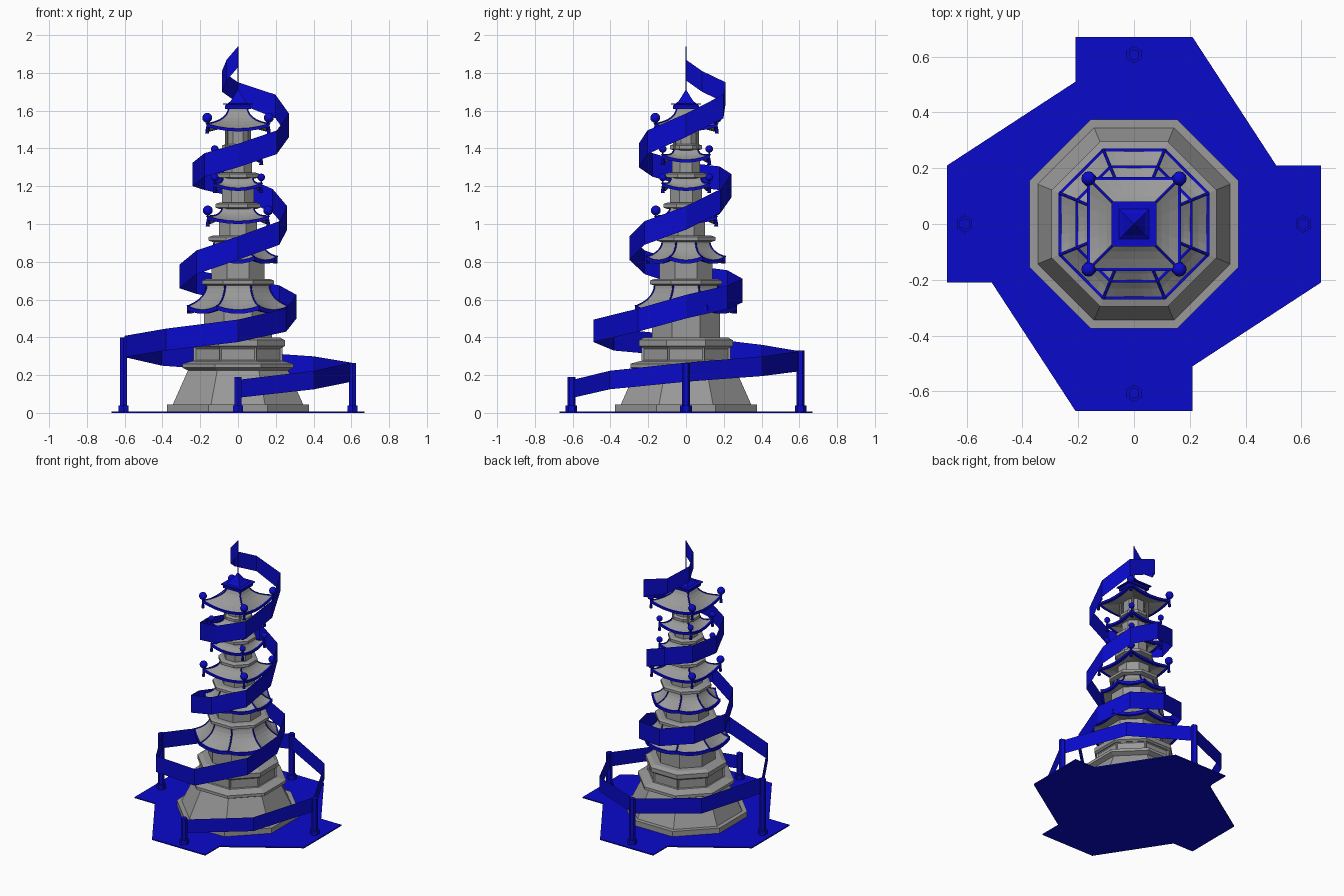
import bpy, bmesh
from math import pi, cos, sin
from mathutils import Vector, Matrix

if "Cube" in bpy.data.objects:
    bpy.data.objects.remove(bpy.data.objects["Cube"], do_unlink=True)


def material(name, color):
    m = bpy.data.materials.new(name)
    m.use_nodes = True
    m.diffuse_color = color
    m.node_tree.nodes["Principled BSDF"].inputs["Base Color"].default_value = color
    return m


STONE = material("grey stone", (0.32, 0.32, 0.32, 1))
BLUE = material("deep blue", (0.003, 0.003, 0.6, 1))


def link(name, data, *mats):
    for m in mats:
        data.materials.append(m)
    ob = bpy.data.objects.new(name, data)
    bpy.context.collection.objects.link(ob)
    return ob


def from_bmesh(name, bm, *mats):
    me = bpy.data.meshes.new(name)
    bmesh.ops.recalc_face_normals(bm, faces=bm.faces)
    bm.to_mesh(me)
    bm.free()
    return link(name, me, *mats)


def ring(n, apothem, z, lift=0, sub=1):
    """Polygon ring with flat sides to the front, corners raised by lift."""
    rad = apothem / cos(pi / n)
    corner = [Vector((rad * cos(pi / n + 2 * pi * i / n), rad * sin(pi / n + 2 * pi * i / n), z))
              for i in range(n)]
    pts = []
    for i in range(n):
        for j in range(sub):
            t = j / sub
            p = corner[i].lerp(corner[(i + 1) % n], t)
            p.z += lift * (2 * t - 1) ** 2
            pts.append(p)
    return pts


def loft(name, rings, mats, band=None, panels=False):
    bm = bmesh.new()
    loops = [[bm.verts.new(p) for p in r] for r in rings]
    sides = []
    for k, (a, b) in enumerate(zip(loops, loops[1:])):
        for i in range(len(a)):
            j = (i + 1) % len(a)
            f = bm.faces.new((a[i], a[j], b[j], b[i]))
            f.material_index = band[k] if band else 0
            sides.append(f)
    bm.faces.new(loops[0][::-1])
    bm.faces.new(loops[-1])
    if panels:
        bmesh.ops.recalc_face_normals(bm, faces=bm.faces)
        bmesh.ops.inset_individual(bm, faces=sides, thickness=0.015, depth=-0.008)
    return from_bmesh(name, bm, *mats)


def block(name, n, profile, mat=STONE, panels=False):
    return loft(name, [ring(n, a, z) for a, z in profile], (mat,), panels=panels)


def rod(name, x, y, z0, z1, r, mat, n=8, r2=None):
    bm = bmesh.new()
    bmesh.ops.create_cone(bm, cap_ends=True, segments=n, radius1=r, radius2=r if r2 is None else r2,
                          depth=z1 - z0, matrix=Matrix.Translation((x, y, (z0 + z1) / 2)))
    return from_bmesh(name, bm, mat)


def ball(name, x, y, z, r):
    bm = bmesh.new()
    bmesh.ops.create_uvsphere(bm, u_segments=12, v_segments=8, radius=r,
                              matrix=Matrix.Translation((x, y, z)))
    ob = from_bmesh(name, bm, BLUE)
    ob.data.shade_smooth()


def roof(name, n, eave, z0, top, z1, body, lift, edge=0.018):
    """Concave tiled roof with blue eave, blue hip ridges and upturned corners."""
    spec = [(body, z0 + 0.02, 0), (eave - 0.02, z0, 0.9), (eave, z0, 1), (eave, z0 + edge, 1)]
    band = [0, 1, 1, 1]
    inner = eave - 0.01
    steps = 6
    for k in range(steps + 1):
        t = k / steps
        spec.append((top + (inner - top) * (1 - t) ** 2,
                     z0 + edge + (z1 - z0 - edge) * t, (1 - t) ** 3))
        band.append(0)
    rings = [ring(n, a, z, lift * s, 6) for a, z, s in spec]
    loft(name, rings, (STONE, BLUE), band)
    # ridges follow the hips
    cu = bpy.data.curves.new(name + "_ridges", "CURVE")
    cu.dimensions = "3D"
    cu.bevel_depth = 0.005
    cu.bevel_resolution = 0
    for i in range(n):
        path = [r[i * 6] for r in rings[3:]]
        sp = cu.splines.new("POLY")
        sp.points.add(len(path) - 1)
        for pt, p in zip(sp.points, path):
            pt.co = (*p, 1)
    link(name + "_ridges", cu, BLUE)


# Ground plate: an octagon with four square arms
quarter = [(0.21, -0.67), (0.21, -0.51), (0.51, -0.21)]
outline = []
for q in range(4):
    rot = Matrix.Rotation(q * pi / 2, 3, "Z")
    outline += [rot @ Vector((x, y, 0)) for x, y in [(-0.21, -0.67)] + quarter[:2]]
up = Vector((0, 0, 0.008))
loft("ground_plate", [outline, [p + up for p in outline]], (BLUE,))

# Stepped stone base
block("base_plinth", 8, [(0.375, 0.008), (0.375, 0.045), (0.345, 0.045)])
block("sloped_base", 8, [(0.345, 0.045), (0.265, 0.225)])
block("base_moulding", 8, [(0.265, 0.225), (0.295, 0.24), (0.295, 0.26), (0.24, 0.275)])
block("panelled_drum", 8, [(0.235, 0.27), (0.235, 0.35)], panels=True)
block("drum_cornice", 8, [(0.235, 0.345), (0.248, 0.355), (0.248, 0.385), (0.22, 0.4), (0.18, 0.4)])

# Storeys and cornices of the tower
for i, (a, z0, z1) in enumerate([(0.18, 0.4, 0.56), (0.14, 0.7, 0.83), (0.1, 0.93, 1.03),
                                 (0.085, 1.1, 1.21), (0.075, 1.26, 1.36), (0.065, 1.4, 1.53)]):
    block(f"storey_{i + 1}", 8, [(a, z0), (a, z1)])
for i, (a, z) in enumerate([(0.19, 0.675), (0.155, 0.905), (0.12, 1.08), (0.11, 1.24), (0.085, 1.39)]):
    block(f"cornice_{i + 1}", 8, [(a - 0.02, z), (a, z + 0.007), (a, z + 0.026), (a - 0.02, z + 0.033)])

# Two eight-sided lower roofs
roof("lower_roof_1", 8, 0.27, 0.525, 0.165, 0.68, 0.18, 0.02, 0.022)
roof("lower_roof_2", 8, 0.21, 0.79, 0.125, 0.91, 0.14, 0.018, 0.02)

# Four square upper roofs with corner balls and pendants
for i, (e, z0, top, z1, body, r) in enumerate([(0.165, 1.0, 0.085, 1.085, 0.1, 0.026),
                                               (0.128, 1.175, 0.08, 1.245, 0.085, 0.02),
                                               (0.128, 1.325, 0.065, 1.395, 0.075, 0.02),
                                               (0.168, 1.49, 0.05, 1.615, 0.065, 0.026)]):
    name = f"upper_roof_{i + 1}"
    roof(name, 4, e, z0, top, z1, body, 0.025, 0.016)
    for sx in (-1, 1):
        for sy in (-1, 1):
            x, y = sx * (e - 0.005), sy * (e - 0.005)
            rod(name + "_stalk", x, y, z0 + 0.025, z0 + 0.06, 0.005, BLUE)
            ball(name + "_ball", x, y, z0 + 0.072, r)
            rod(name + "_pendant", x, y, z0 - 0.012, z0 + 0.025, 0.011, BLUE, 8, 0.006)

# Columns of the top pavilion
for sx in (-1, 1):
    for sy in (-1, 1):
        rod("pavilion_column", sx * 0.06, sy * 0.06, 1.4, 1.51, 0.008, STONE)

# Pointed cap and thin mast
block("cap_plate", 4, [(0.08, 1.632), (0.08, 1.638)], BLUE)
block("cap", 4, [(0.07, 1.61), (0.07, 1.625), (0.04, 1.65), (0.02, 1.68), (0.002, 1.71)], BLUE)
rod("mast", 0, 0, 1.69, 1.94, 0.003, BLUE)

# Posts that carry the ribbon
for k, h in enumerate([0.19, 0.265, 0.33, 0.4]):
    a = -pi / 2 + k * pi / 2
    x, y = 0.607 * cos(a), 0.607 * sin(a)
    rod("post", x, y, 0.008, h, 0.021, BLUE, 6)
    rod("post_foot", x, y, 0.008, 0.04, 0.031, BLUE, 6)

# Ribbon: an upright sheet winding up the tower in eighth turns
radii = [.6, .57, .6, .57, .6, .57, .6, .54, .49, .36, .31, .31, .3, .31, .31, .31,
         .3, .31, .26, .26, .24, .25, .24, .25, .25, .29, .27, .28, .21, .12, .06, 0]
heights = [.08, .125, .165, .195, .22, .25, .295, .33, .375, .43, .5, .55, .585, .63, .66, .735,
           .81, .89, .97, 1.06, 1.14, 1.18, 1.2, 1.25, 1.3, 1.37, 1.46, 1.56, 1.64, 1.7, 1.76, 1.83]
bm = bmesh.new()
last = None
for k, (r, z) in enumerate(zip(radii, heights)):
    a = -pi / 2 + k * pi / 4
    width = 0.095 + 0.03 * min(1, k / 10)
    if k > 27:
        width = 0.11
    pair = [bm.verts.new((r * cos(a), r * sin(a), z + h)) for h in (0, width)]
    if last:
        bm.faces.new((last[0], pair[0], pair[1], last[1]))
    last = pair
from_bmesh("ribbon", bm, BLUE)
